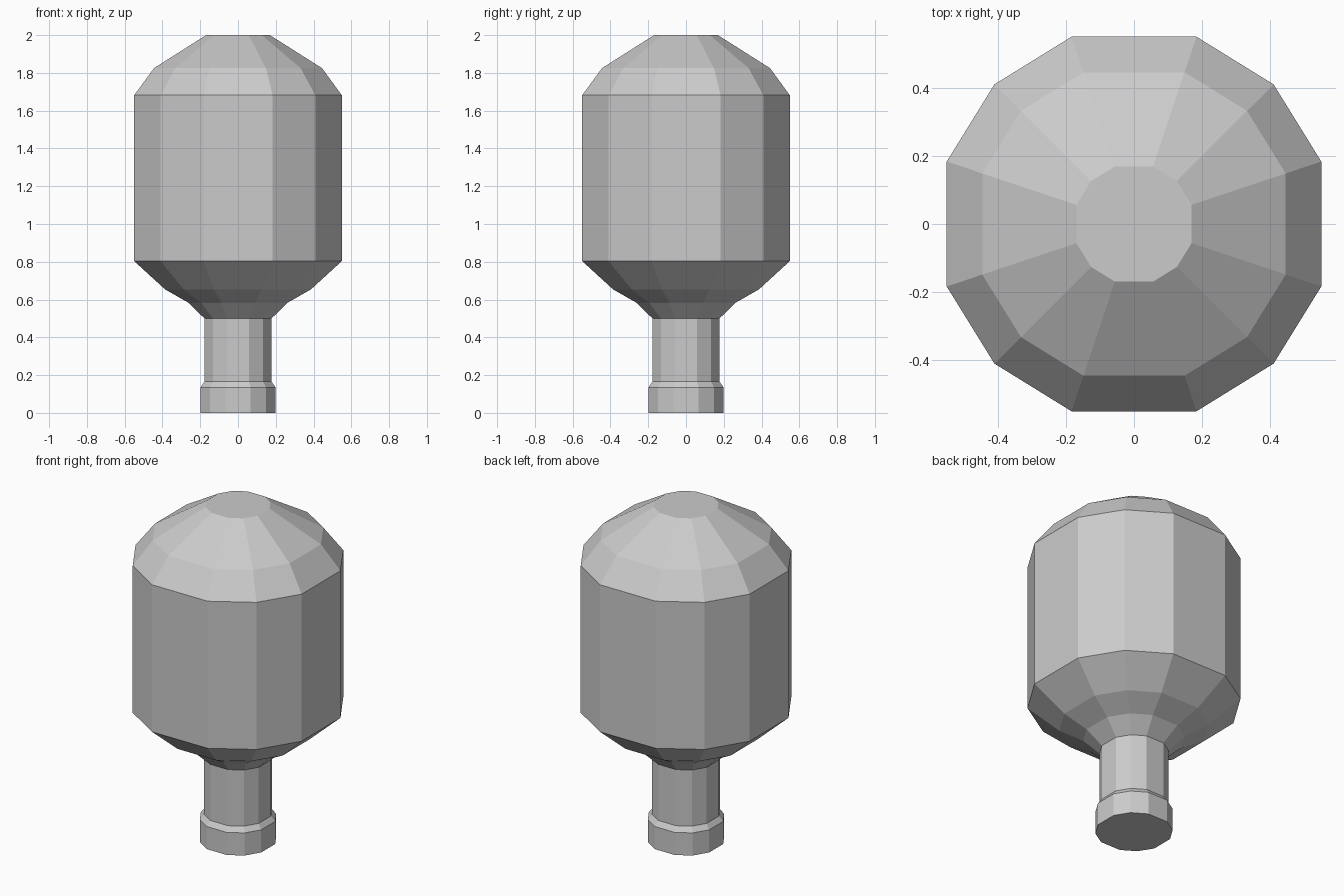
import bpy, bmesh, math

if "Cube" in bpy.data.objects:
    bpy.data.objects.remove(bpy.data.objects["Cube"])

# Twelve-sided section: each quarter has three corners, with longer sides on the axes
A = math.degrees(math.atan(1 / 3))
ANGLES = [math.radians(q * 90 + a) for q in range(4) for a in (A, 45, 90 - A)]


def lathe(name, profile, cap_bottom=False, cap_top=False):
    """Skin stacked twelve-sided rings given as (radius, z)."""
    bm = bmesh.new()
    rings = [[bm.verts.new((r * math.cos(a), r * math.sin(a), z)) for a in ANGLES]
             for r, z in profile]
    n = len(ANGLES)
    for lo, hi in zip(rings, rings[1:]):
        for i in range(n):
            j = (i + 1) % n
            bm.faces.new((lo[i], lo[j], hi[j], hi[i]))
    if cap_bottom:
        bm.faces.new(rings[0][::-1])
    if cap_top:
        bm.faces.new(rings[-1])
    mesh = bpy.data.meshes.new(name)
    bm.to_mesh(mesh)
    bm.free()
    obj = bpy.data.objects.new(name, mesh)
    bpy.context.collection.objects.link(obj)
    return obj


# Base collar with bevelled shoulder, and the neck above it
lathe("neck", [(0.21, 0), (0.21, 0.135), (0.187, 0.165), (0.187, 0.5)], cap_bottom=True)

# Flared underside, straight body and domed top
lathe("bulb", [(0.187, 0.5), (0.276, 0.583), (0.406, 0.653), (0.579, 0.803),
               (0.579, 1.682), (0.469, 1.825), (0.178, 2.0)], cap_top=True)
